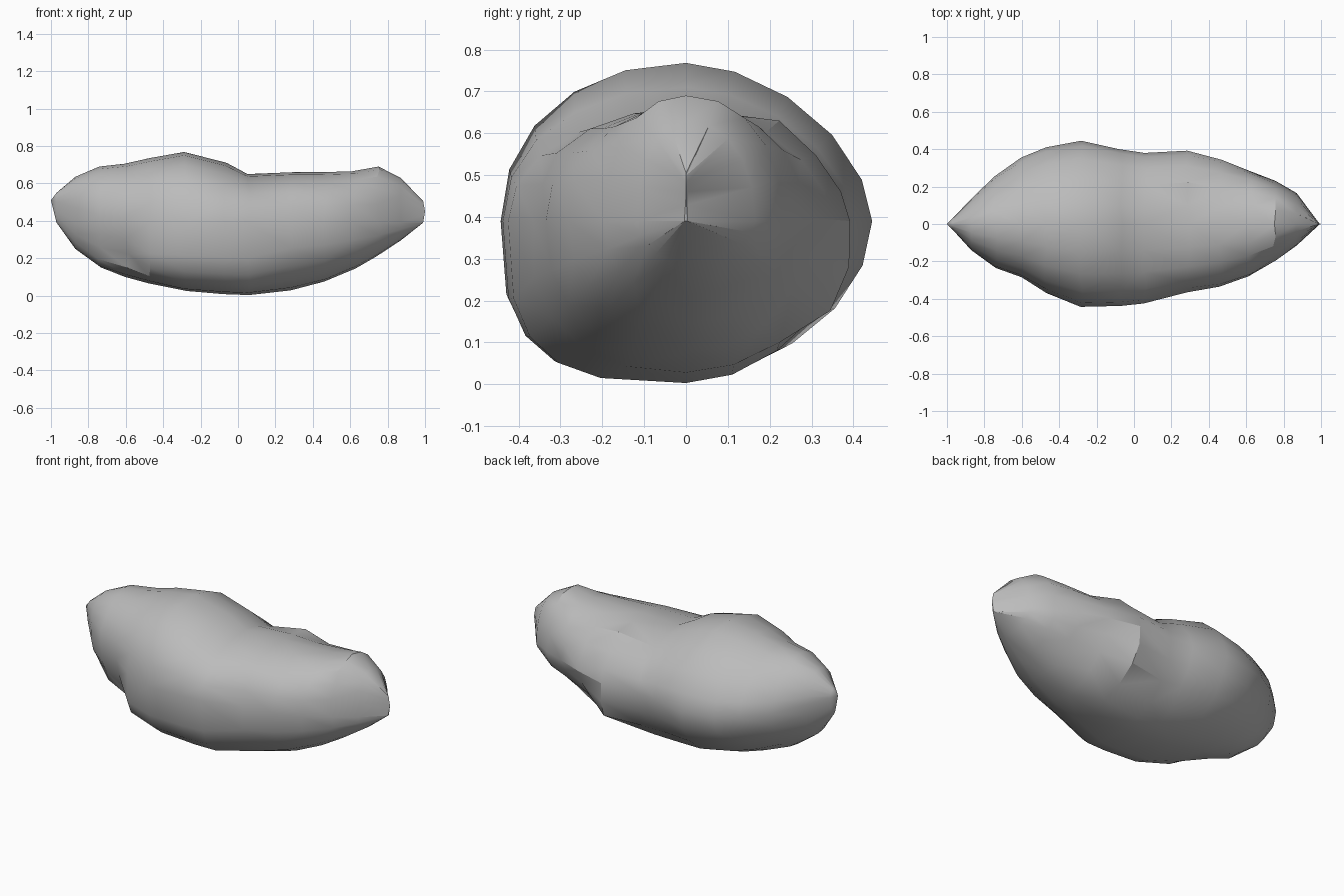
import bpy
import bmesh
import math
import random
from mathutils import Vector

cube = bpy.data.objects.get("Cube")
if cube:
    bpy.data.objects.remove(cube, do_unlink=True)

random.seed(4)
SIDES = 20

# Cross-sections: x, bottom, top, front depth, back depth, height of widest line
STATIONS = [
    (-.97, .39, .55, .03, .03, .5),
    (-.87, .25, .635, .14, .135, .47),
    (-.74, .15, .69, .235, .255, .43),
    (-.6, .1, .705, .285, .355, .41),
    (-.47, .065, .735, .365, .41, .39),
    (-.28, .025, .768, .443, .445, .39),
    (-.07, .008, .71, .438, .4, .39),
    (.06, .003, .65, .425, .38, .39),
    (.29, .028, .66, .38, .392, .39),
    (.46, .075, .66, .335, .35, .39),
    (.62, .145, .665, .28, .285, .39),
    (.75, .21, .69, .195, .23, .39),
    (.87, .295, .63, .115, .165, .39),
    (.99, .39, .505, .004, .004, .39),
]

# Local lumps and dents: centre, push, radius
BUMPS = [
    ((-.68, -.27, .24), (.02, .03, .02), .13),
    ((-.46, -.34, .2), (0, -.015, -.01), .14),
    ((.3, -.36, .45), (0, .02, 0), .12),
    ((.29, .26, .62), (0, .01, .03), .12),
    ((.52, .28, .25), (0, -.025, .015), .2),
    ((.2, .34, .2), (0, .045, -.01), .17),
]


def power(value, exponent):
    """Signed power used for the rounded-box section curve."""
    return math.copysign(abs(value) ** (2 / exponent), value)


def roundness(x, is_back, is_top):
    """Fullness of one quarter of a section: two is an ellipse."""
    if is_top:
        if x > .5:
            return 2.15
        return 1.75 if is_back else 2.1
    if is_back:
        return 1.9
    return 3.2 if -.5 < x < .2 else 2.4


def section_point(station, angle):
    x, bottom, top, front, back, wide = station
    c, s = math.cos(angle), math.sin(angle)
    n = roundness(x, c > 0, s >= 0)
    depth = back if c > 0 else front
    height = top - wide if s > 0 else wide - bottom
    return Vector((x, depth * power(c, n), wide + height * power(s, n)))


def shift(point):
    """Sum of the pushes from every nearby lump or dent."""
    total = Vector((0, 0, 0))
    for centre, push, radius in BUMPS:
        near = 1 - (point - Vector(centre)).length / radius
        if near > 0:
            total += Vector(push) * min(1, near * 1.6)
    return total


# Rock body: loft the sections, close both ends, break into facets
bm = bmesh.new()
rings = []
for station in STATIONS:
    ring = []
    for i in range(SIDES):
        p = section_point(station, math.tau * i / SIDES)
        p += shift(p)
        if abs(p.x) < .8:
            p.x += random.uniform(-.01, .01)
        ring.append(bm.verts.new(p))
    rings.append(ring)

for a, b in zip(rings, rings[1:]):
    for i in range(SIDES):
        j = (i + 1) % SIDES
        bm.faces.new((a[i], b[i], b[j], a[j]))

left_tip = bm.verts.new((-1, 0, .51))
right_tip = bm.verts.new((1, 0, .45))
for i in range(SIDES):
    j = (i + 1) % SIDES
    bm.faces.new((left_tip, rings[0][i], rings[0][j]))
    bm.faces.new((right_tip, rings[-1][j], rings[-1][i]))

bmesh.ops.triangulate(bm, faces=bm.faces[:], quad_method="SHORT_EDGE")
bmesh.ops.recalc_face_normals(bm, faces=bm.faces[:])
mesh = bpy.data.meshes.new("rock_body")
bm.to_mesh(mesh)
bm.free()

# Single stone colour
stone = bpy.data.materials.new("grey_stone")
stone.use_nodes = True
grey = (.5, .5, .5, 1)
stone.diffuse_color = grey
shader = next(n for n in stone.node_tree.nodes if n.type == "BSDF_PRINCIPLED")
shader.inputs["Base Color"].default_value = grey
shader.inputs["Roughness"].default_value = .9
mesh.materials.append(stone)

rock = bpy.data.objects.new("rock_body", mesh)
bpy.context.collection.objects.link(rock)
bpy.context.view_layer.objects.active = rock
rock.select_set(True)
bpy.ops.object.shade_smooth_by_angle(angle=math.radians(30))
